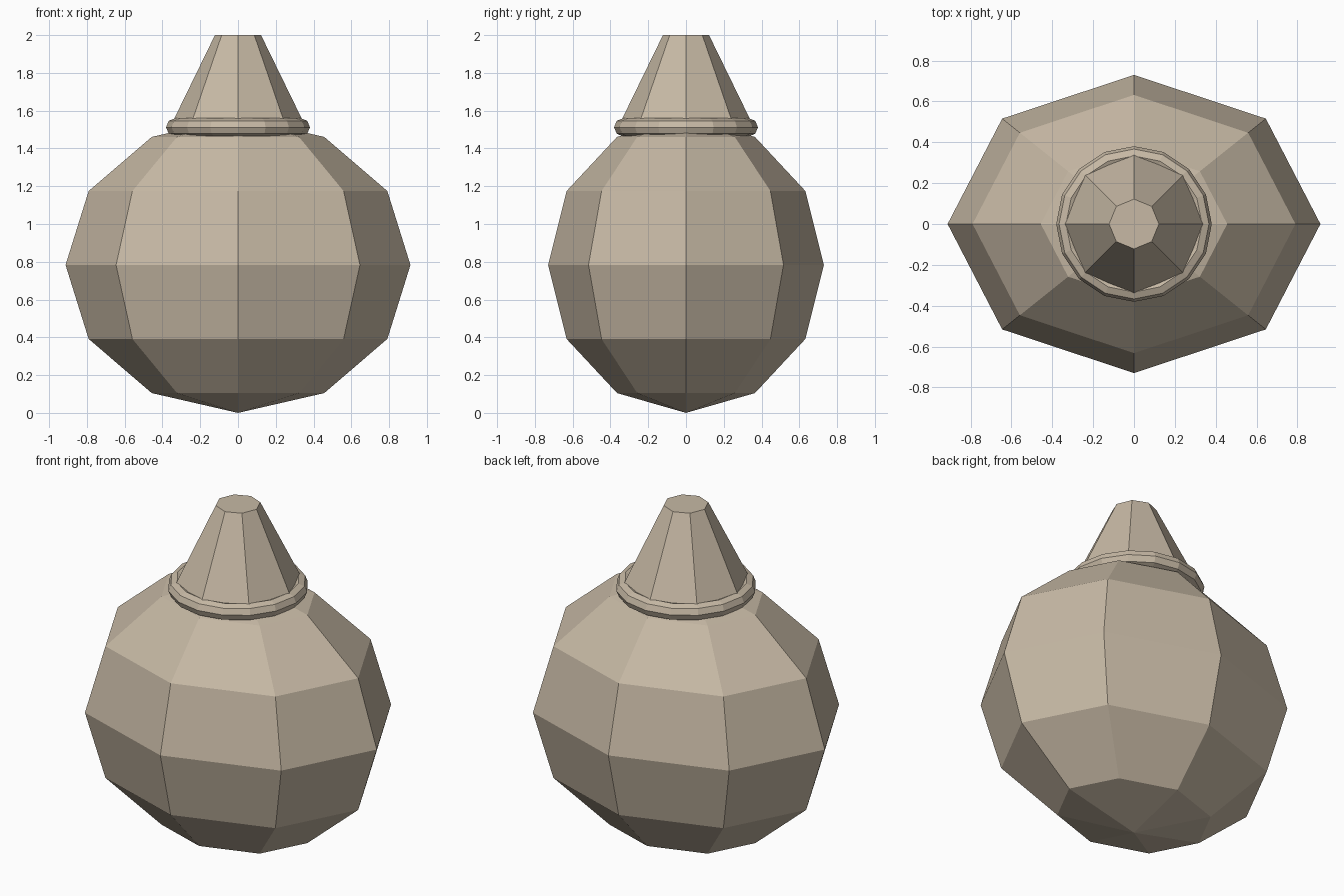
import bpy
import bmesh
from math import cos, sin, tau
from mathutils import Matrix, Vector

cube = bpy.data.objects.get("Cube")
if cube:
    bpy.data.objects.remove(cube, do_unlink=True)

# One warm clay colour for every part
CLAY = (0.57, 0.485, 0.375, 1.0)
clay = bpy.data.materials.new("warm_clay")
clay.use_nodes = True
clay.diffuse_color = CLAY
clay.node_tree.nodes["Principled BSDF"].inputs["Base Color"].default_value = CLAY


def add_part(name, bm, location):
    """Turn a bmesh into a flat-shaded clay object."""
    bmesh.ops.recalc_face_normals(bm, faces=bm.faces)
    mesh = bpy.data.meshes.new(name)
    bm.to_mesh(mesh)
    bm.free()
    mesh.materials.append(clay)
    obj = bpy.data.objects.new(name, mesh)
    obj.location = location
    bpy.context.collection.objects.link(obj)
    return obj


# Faceted body: a coarse sphere, wider than it is deep
HALF = Vector((0.913, 0.73, 0.783))
bm = bmesh.new()
bmesh.ops.create_uvsphere(bm, u_segments=8, v_segments=6, radius=1,
                          matrix=Matrix.Diagonal(HALF).to_4x4())
add_part("body", bm, (0, 0, HALF.z))

# Collar ring resting on the shoulders
MAJOR, MINOR, SIDES, TUBE = 0.333, 0.048, 16, 8
bm = bmesh.new()
rings = []
for i in range(SIDES):
    a = tau * i / SIDES
    ring = []
    for j in range(TUBE):
        b = tau * j / TUBE
        r = MAJOR + MINOR * cos(b)
        ring.append(bm.verts.new((r * cos(a), r * sin(a), MINOR * sin(b))))
    rings.append(ring)
for i in range(SIDES):
    here, after = rings[i], rings[(i + 1) % SIDES]
    for j in range(TUBE):
        k = (j + 1) % TUBE
        bm.faces.new((here[j], after[j], after[k], here[k]))
add_part("collar", bm, (0, 0, 1.512))

# Tapered eight-sided neck with a flat top
BASE, TOP = 1.51, 2.0
bm = bmesh.new()
bmesh.ops.create_cone(bm, cap_ends=True, segments=8, radius1=0.361,
                      radius2=0.122, depth=TOP - BASE)
add_part("neck", bm, (0, 0, (BASE + TOP) / 2))
